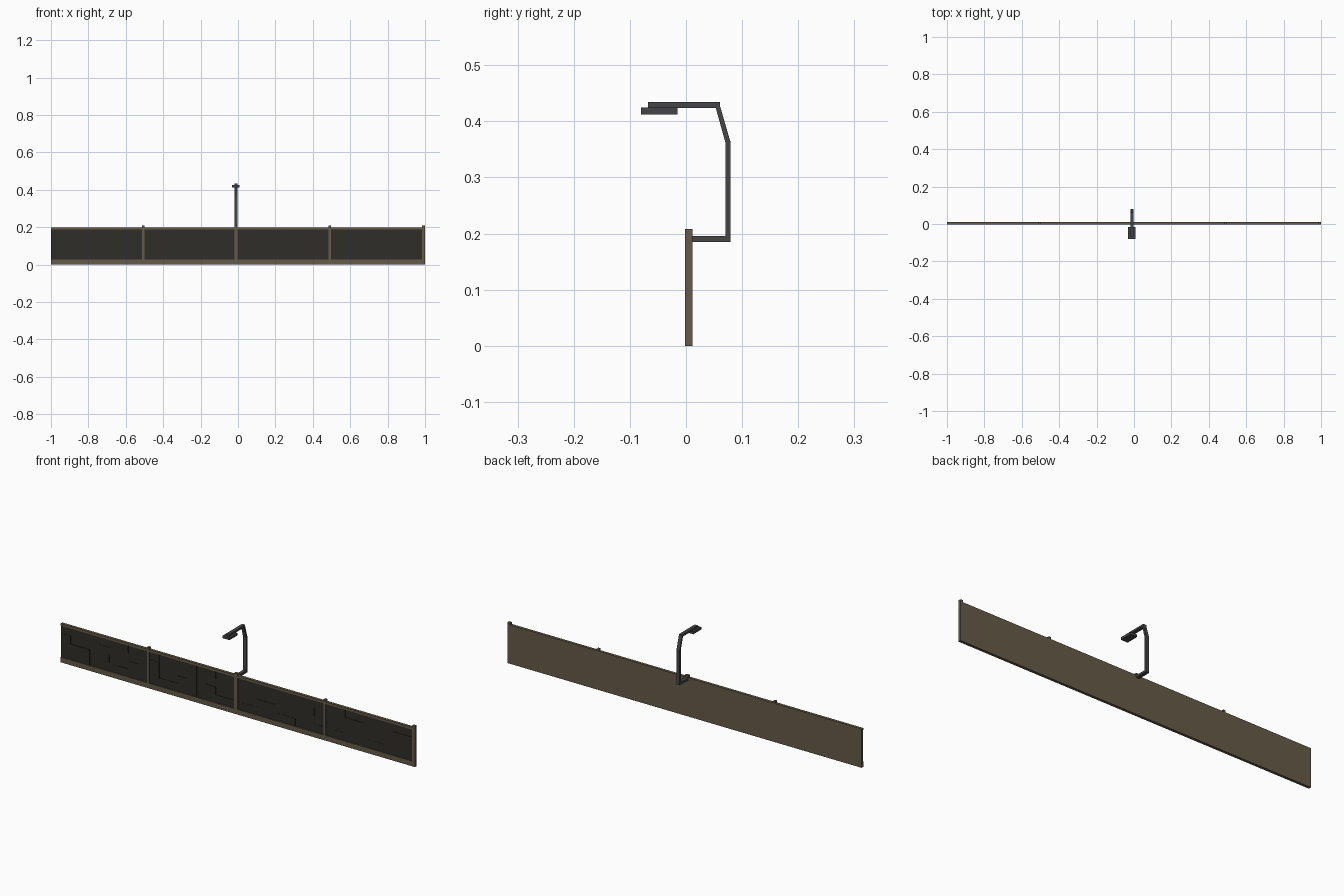
import bpy, bmesh, random

if "Cube" in bpy.data.objects:
    bpy.data.objects.remove(bpy.data.objects["Cube"])

random.seed(7)


def material(name, rgb):
    m = bpy.data.materials.new(name)
    m.diffuse_color = (*rgb, 1)
    m.use_nodes = True
    m.node_tree.nodes["Principled BSDF"].inputs["Base Color"].default_value = m.diffuse_color
    return m


FRAME = material("weathered_frame", (0.13, 0.105, 0.065))
STONE = material("dark_stone", (0.03, 0.026, 0.021))
METAL = material("dark_metal", (0.06, 0.06, 0.064))


def finish(name, bm, mat):
    bmesh.ops.recalc_face_normals(bm, faces=bm.faces)
    me = bpy.data.meshes.new(name)
    bm.to_mesh(me)
    bm.free()
    me.materials.append(mat)
    ob = bpy.data.objects.new(name, me)
    bpy.context.collection.objects.link(ob)
    return ob


def add_box(bm, x, y, z):
    vs = bmesh.ops.create_cube(bm, size=1)["verts"]
    for v in vs:
        v.co = [(a + b) / 2 + c * (b - a) for c, (a, b) in zip(v.co, (x, y, z))]


def box(name, x, y, z, mat):
    bm = bmesh.new()
    add_box(bm, x, y, z)
    return finish(name, bm, mat)


def extrude_yz(name, outline, x0, x1, mat):
    bm = bmesh.new()
    face = bm.faces.new([bm.verts.new((x0, y, z)) for y, z in outline])
    new = bmesh.ops.extrude_face_region(bm, geom=[face])["geom"]
    bmesh.ops.translate(bm, vec=(x1 - x0, 0, 0),
                        verts=[g for g in new if isinstance(g, bmesh.types.BMVert)])
    return finish(name, bm, mat)


FRONT, BACK = -0.002, 0.012
LOW, HIGH = 0.026, 0.187

# Wall slab, plinth and coping rail
box("wall_back", (-1, 1), (0.005, BACK), (0, 0.198), FRAME)
box("plinth", (-1, 1), (FRONT, 0.0055), (0, LOW), FRAME)
box("top_rail", (-1, 1), (FRONT, 0.0055), (HIGH, 0.198), FRAME)

# Posts, rising slightly above the rail
posts = [(-0.512, -0.5), (-0.02, -0.002), (0.484, 0.496), (0.985, 1.0)]
for i, x in enumerate(posts):
    box(f"post_{i + 1}", x, (FRONT, BACK), (0, 0.208), FRAME)


# Stone bays: an irregular grid of blocks at slightly different depths
def stone_bay(name, x0, x1, cols=9, rows=4):
    bm = bmesh.new()
    dx, dz = (x1 - x0) / cols, (HIGH - LOW) / rows
    free = {(c, r) for c in range(cols) for r in range(rows)}
    for c in range(cols):
        for r in range(rows):
            if (c, r) not in free:
                continue
            for w, h in random.sample([(1, 1), (2, 1), (1, 2), (2, 2)], 4) + [(1, 1)]:
                cells = {(c + i, r + j) for i in range(w) for j in range(h)}
                if cells <= free:
                    break
            free -= cells
            add_box(bm, (x0 + c * dx, x0 + (c + w) * dx),
                    (random.choice((0.0, 0.001, 0.002, 0.003)), 0.0055),
                    (LOW + r * dz, LOW + (r + h) * dz))
    return finish(name, bm, STONE)


starts = [-1.0] + [p[1] for p in posts[:-1]]
for i, (x0, p) in enumerate(zip(starts, posts)):
    stone_bay(f"stone_bay_{i + 1}", x0, p[0])

# Lamp arm: one bent bar, then the head hanging below its tip
extrude_yz("lamp_arm", [
    (0.011, 0.185), (0.079, 0.185), (0.079, 0.364), (0.061, 0.426), (0.061, 0.434),
    (-0.068, 0.434), (-0.068, 0.424), (0.053, 0.424), (0.070, 0.363), (0.070, 0.196),
    (0.011, 0.196)], -0.02, -0.002, METAL)
box("lamp_head", (-0.031, 0.008), (-0.08, -0.015), (0.412, 0.4245), METAL)
